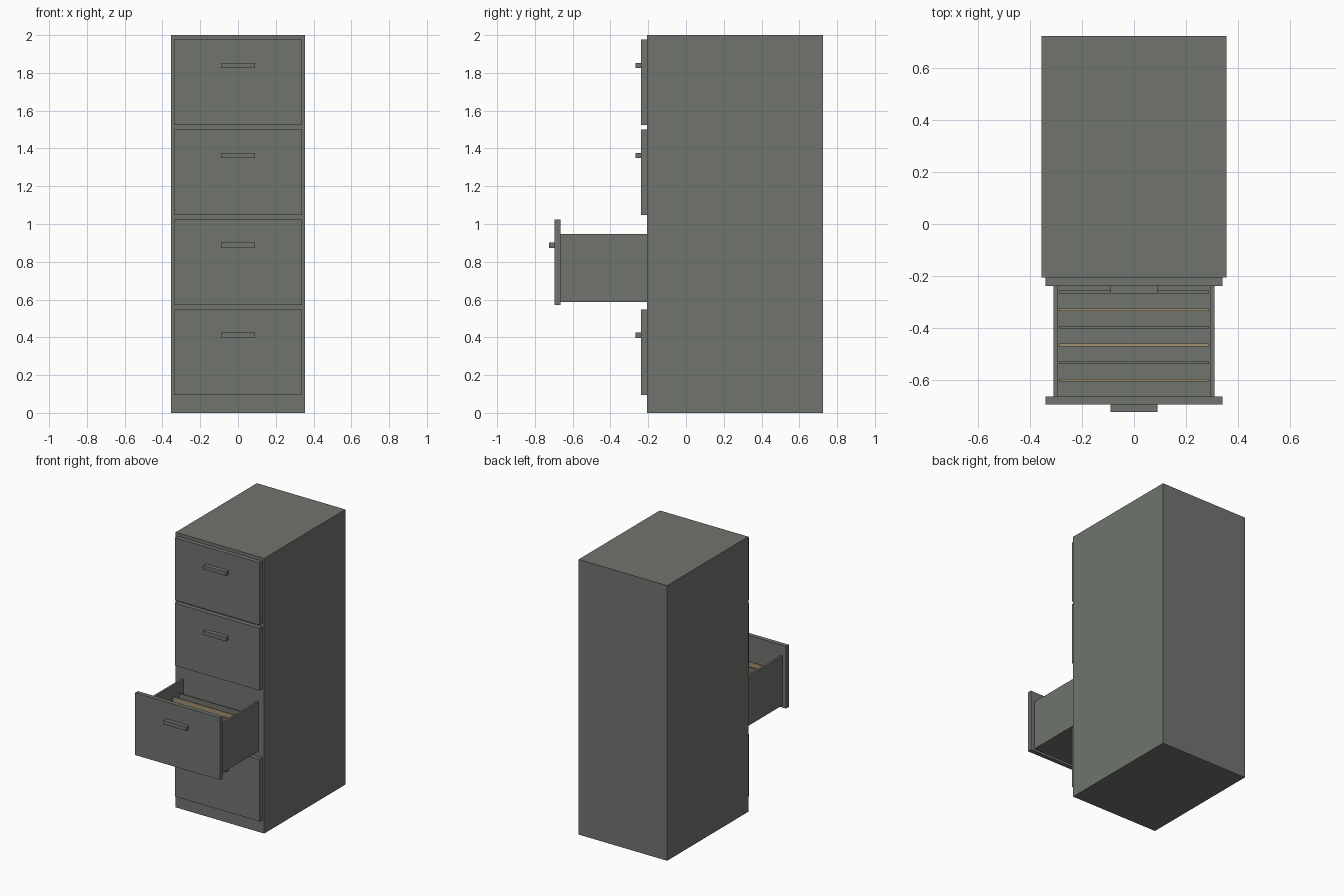
import bpy, bmesh

if "Cube" in bpy.data.objects:
    bpy.data.objects.remove(bpy.data.objects["Cube"])


def material(name, rgb):
    m = bpy.data.materials.new(name)
    m.diffuse_color = (*rgb, 1)
    m.use_nodes = True
    m.node_tree.nodes["Principled BSDF"].inputs["Base Color"].default_value = m.diffuse_color
    return m


steel = material("grey green steel", (0.16, 0.175, 0.155))
manila = material("manila card", (0.36, 0.28, 0.17))


def box(name, x, y, z, mat=steel):
    """Box spanning the given (min, max) ranges."""
    bm = bmesh.new()
    bmesh.ops.create_cube(bm, size=1)
    for v in bm.verts:
        v.co = [r[0] if c < 0 else r[1] for c, r in zip(v.co, (x, y, z))]
    me = bpy.data.meshes.new(name)
    bm.to_mesh(me)
    bm.free()
    me.materials.append(mat)
    ob = bpy.data.objects.new(name, me)
    bpy.context.collection.objects.link(ob)
    return ob


FACE = -0.207      # front plane of the cabinet
PULL = 0.457       # how far the open drawer is pulled out
OPEN = 1           # index of the open drawer

# Cabinet body
box("cabinet_body", (-0.356, 0.356), (FACE, 0.725), (0, 2))

# Four drawer fronts with handles
for i in range(4):
    y = FACE - (PULL if i == OPEN else 0)
    z = 0.095 + 0.476 * i
    box(f"drawer_front_{i + 1}", (-0.34, 0.34), (y - 0.031, y), (z, z + 0.453))
    box(f"drawer_handle_{i + 1}", (-0.09, 0.09), (y - 0.061, y - 0.031), (z + 0.302, z + 0.33))

# Open drawer tray
ty = (FACE - PULL, FACE + 0.02)
box("tray_floor", (-0.31, 0.31), ty, (0.587, 0.602))
for name, s in (("left", -1), ("right", 1)):
    box(f"tray_side_{name}", sorted((s * 0.295, s * 0.31)), ty, (0.587, 0.948))

# Hanging folders, alternating manila and grey
for i in range(6):
    y = -0.602 + 0.068 * i
    box(f"folder_{i + 1}", (-0.288, 0.288), (y - 0.005, y + 0.005), (0.602, 0.87),
        steel if i % 2 else manila)
